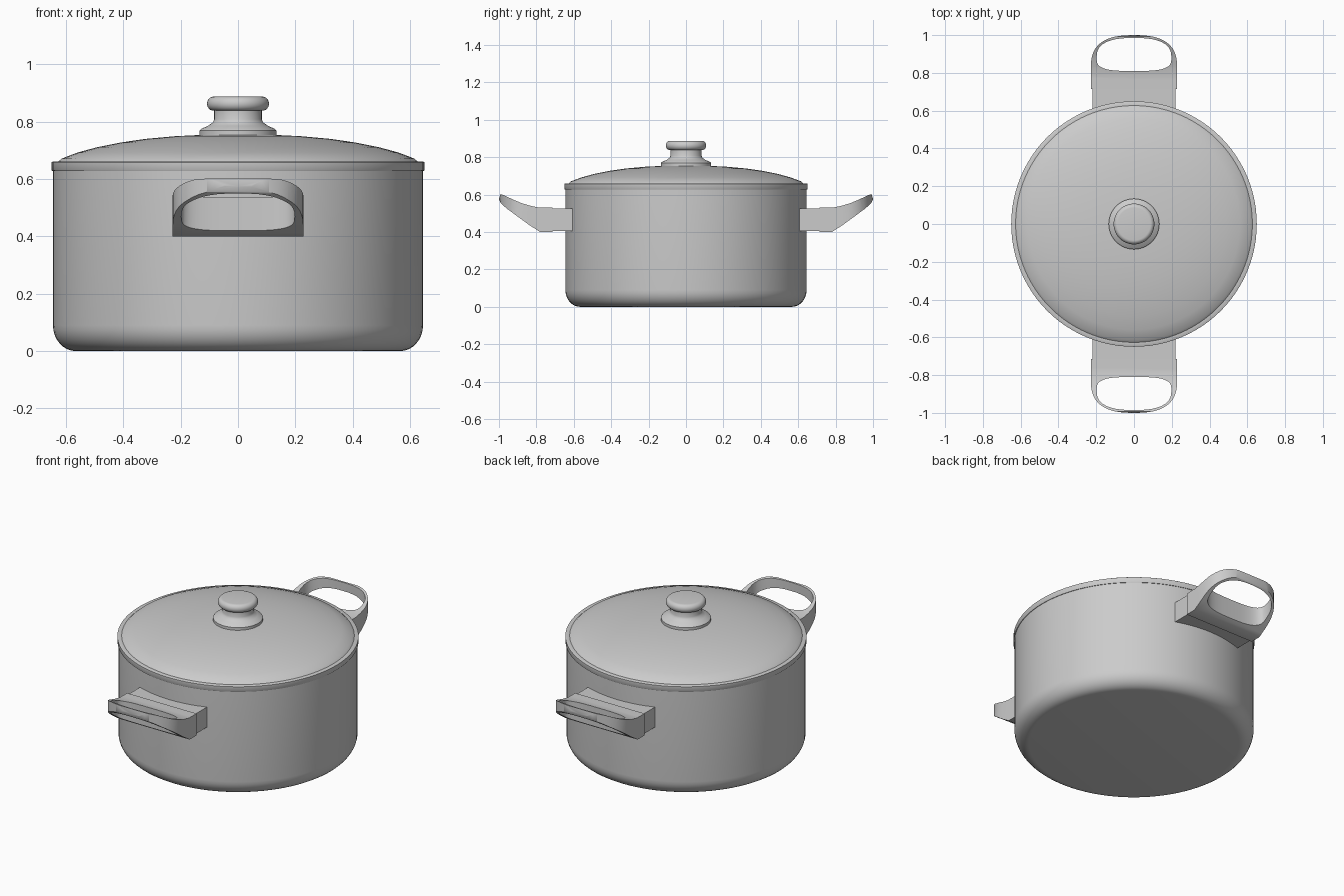
import bpy, bmesh, math

if "Cube" in bpy.data.objects:
    bpy.data.objects.remove(bpy.data.objects["Cube"])


def finish(obj, angle=35):
    bpy.ops.object.select_all(action='DESELECT')
    obj.select_set(True)
    bpy.context.view_layer.objects.active = obj
    bpy.ops.object.shade_smooth_by_angle(angle=math.radians(angle))


def to_object(name, bm):
    bmesh.ops.remove_doubles(bm, verts=bm.verts, dist=1e-5)
    bmesh.ops.recalc_face_normals(bm, faces=bm.faces)
    mesh = bpy.data.meshes.new(name)
    bm.to_mesh(mesh)
    bm.free()
    obj = bpy.data.objects.new(name, mesh)
    bpy.context.collection.objects.link(obj)
    return obj


def lathe(name, profile, steps=96):
    """Spin an (r, z) profile around the z axis."""
    bm = bmesh.new()
    verts = [bm.verts.new((r, 0, z)) for r, z in profile]
    edges = [bm.edges.new(p) for p in zip(verts, verts[1:])]
    bmesh.ops.spin(bm, geom=verts + edges, cent=(0, 0, 0), axis=(0, 0, 1),
                   angle=math.tau, steps=steps, use_merge=True)
    obj = to_object(name, bm)
    finish(obj)
    return obj


def prism(name, points, offset):
    """Extrude a closed outline along an offset vector."""
    bm = bmesh.new()
    face = bm.faces.new([bm.verts.new(p) for p in points])
    ext = bmesh.ops.extrude_face_region(bm, geom=[face])['geom']
    bmesh.ops.translate(bm, vec=offset, verts=[v for v in ext if isinstance(v, bmesh.types.BMVert)])
    return to_object(name, bm)


def arc(cx, cz, rx, rz, a0, a1, n=8):
    angles = [math.radians(a0 + (a1 - a0) * i / n) for i in range(n + 1)]
    return [(cx + rx * math.cos(a), cz + rz * math.sin(a)) for a in angles]


def superarc(cy, rx, ry, power, a0, a1, n=24):
    pts = []
    for i in range(n + 1):
        a = math.radians(a0 + (a1 - a0) * i / n)
        c, s = math.cos(a), math.sin(a)
        pts.append((rx * math.copysign(abs(c) ** (2 / power), c),
                    cy + ry * math.copysign(abs(s) ** (2 / power), s), 0.3))
    return pts


def boolean(obj, cutter, operation):
    mod = obj.modifiers.new(operation.lower(), 'BOOLEAN')
    mod.object, mod.operation, mod.solver = cutter, operation, 'EXACT'
    bpy.context.view_layer.objects.active = obj
    bpy.ops.object.modifier_apply(modifier=mod.name)
    bpy.data.objects.remove(cutter)


# Pot body: rounded base, straight wall, hollow inside
lathe("pot_body", [(0, 0)] + arc(0.565, 0.09, 0.08, 0.09, -90, 0)
      + [(0.645, 0.635), (0.62, 0.635), (0.62, 0.1), (0.55, 0.03), (0, 0.03)])

# Lid: flat rim with a shallow dome
dome = [(0.627, 0.66), (0.615, 0.671), (0.56, 0.692), (0.49, 0.711), (0.41, 0.727),
        (0.32, 0.74), (0.22, 0.749), (0.12, 0.754), (0, 0.756)]
lathe("lid", [(0, 0.715), (0.4, 0.69), (0.6, 0.627), (0.648, 0.627), (0.65, 0.63),
              (0.65, 0.658), (0.647, 0.66)] + dome)

# Lid knob: flared foot, neck and rounded grip
lathe("lid_knob", [(0, 0.745), (0.134, 0.745), (0.134, 0.769), (0.128, 0.775),
                   (0.105, 0.785), (0.088, 0.797), (0.083, 0.808), (0.083, 0.838)]
      + arc(0.086, 0.8625, 0.022, 0.0245, -90, 90, 12) + [(0, 0.888)], 64)

# Handle side profile (y, z) and its loop outline seen from above
side = [(0.715, 0.40), (0.78, 0.40), (0.84, 0.439), (0.91, 0.49), (0.96, 0.527),
        (0.99, 0.554), (1.0, 0.575), (0.993, 0.602), (0.975, 0.598), (0.93, 0.576),
        (0.88, 0.555), (0.83, 0.54), (0.785, 0.531), (0.715, 0.53)]
for label, turn in (("front", math.pi), ("back", 0)):
    handle = prism(label + "_handle", [(-0.228, y, z) for y, z in side], (0.456, 0, 0))
    outline = superarc(0.83, 0.228, 0.17, 2.6, 0, 180) + [(-0.228, 0.7, 0.3), (0.228, 0.7, 0.3)]
    boolean(handle, prism("outline_cutter", outline, (0, 0, 0.5)), 'INTERSECT')
    hole = (superarc(0.88, 0.198, 0.105, 2.6, 0, 180)
            + superarc(0.88, 0.198, 0.07, 3.2, 180, 360)[1:-1])
    boolean(handle, prism("hole_cutter", hole, (0, 0, 0.5)), 'DIFFERENCE')
    handle.rotation_euler.z = turn
    finish(handle)

    # Bracket joining the handle to the pot wall
    bracket = prism(label + "_handle_bracket",
                    [(-0.22, 0.59, 0.405), (0.22, 0.59, 0.405), (0.22, 0.72, 0.405), (-0.22, 0.72, 0.405)],
                    (0, 0, 0.12))
    bracket.rotation_euler.z = turn
    finish(bracket)
